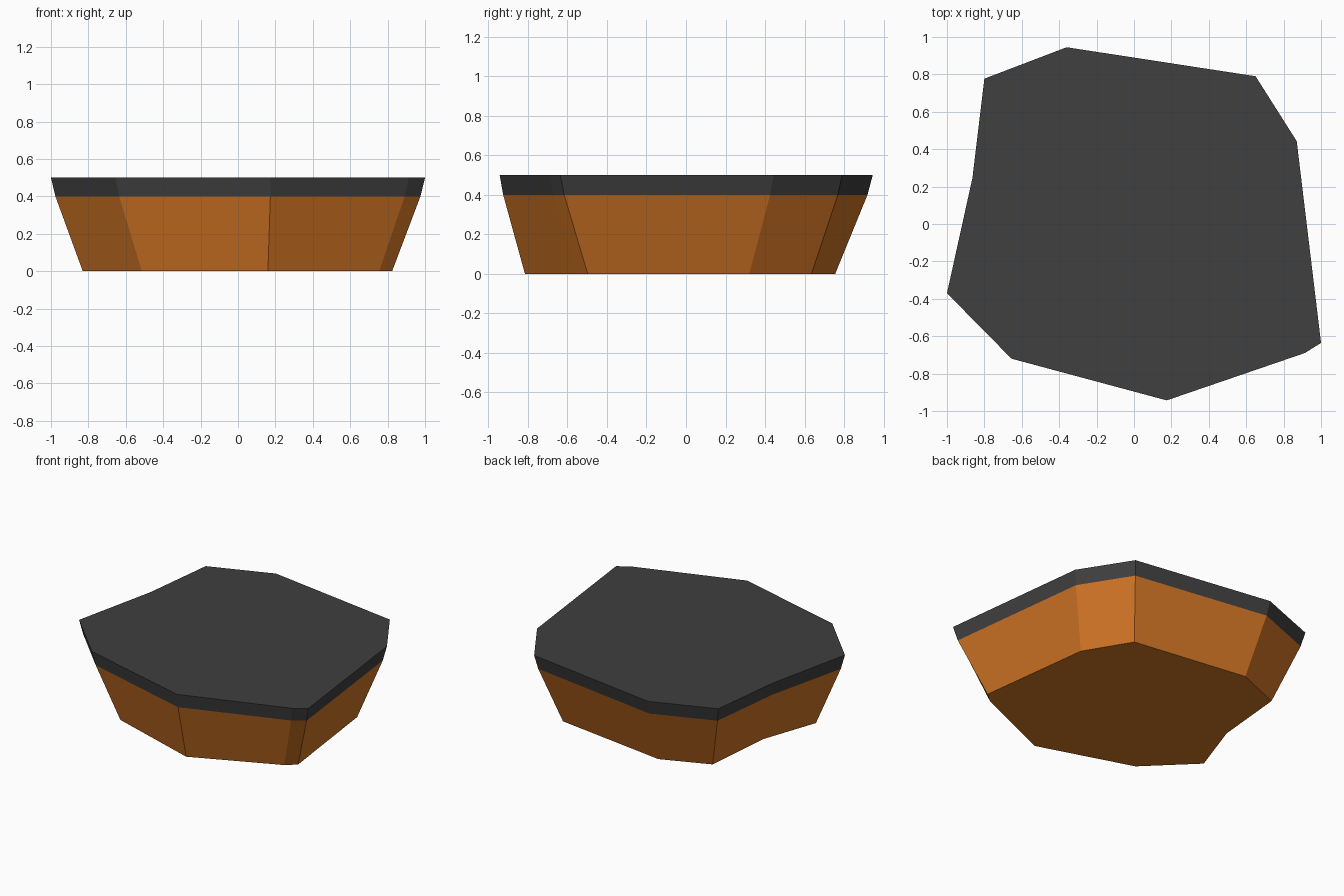
import bpy
import bmesh

if "Cube" in bpy.data.objects:
    bpy.data.objects.remove(bpy.data.objects["Cube"])

# (top x, top y, bottom x, bottom y) for each corner, clockwise from the back
CORNERS = [
    (-0.36, 0.945, -0.31, 0.755), (0.65, 0.79, 0.53, 0.635),
    (0.87, 0.443, 0.72, 0.32), (1.0, -0.636, 0.824, -0.497),
    (0.913, -0.69, 0.755, -0.555), (0.175, -0.943, 0.16, -0.815),
    (-0.655, -0.72, -0.514, -0.597), (-1.0, -0.37, -0.83, -0.285),
    (-0.864, 0.245, -0.692, 0.11), (-0.80, 0.777, -0.645, 0.62),
]
TOP = [(a, b, 0.5) for a, b, c, d in CORNERS]
BOTTOM = [(c, d, 0.0) for a, b, c, d in CORNERS]
T = 0.14  # inset of the seam ring between top and bottom outlines
SEAM = [(a + (c - a) * T, b + (d - b) * T, 0.4) for a, b, c, d in CORNERS]


def material(name, color):
    m = bpy.data.materials.new(name)
    m.diffuse_color = (*color, 1)
    m.use_nodes = True
    m.node_tree.nodes["Principled BSDF"].inputs["Base Color"].default_value = m.diffuse_color
    return m


def band(name, lower, upper, mat, cap_top):
    """Wall between two rings, closed on its outer end only."""
    bm = bmesh.new()
    lo = [bm.verts.new(p) for p in lower]
    up = [bm.verts.new(p) for p in upper]
    n = len(lo)
    for i in range(n):
        j = (i + 1) % n
        bm.faces.new((lo[i], up[i], up[j], lo[j]))
    if cap_top:
        bm.faces.new(up[::-1])
    else:
        bm.faces.new(lo)
    mesh = bpy.data.meshes.new(name)
    bm.to_mesh(mesh)
    bm.free()
    mesh.materials.append(mat)
    obj = bpy.data.objects.new(name, mesh)
    bpy.context.collection.objects.link(obj)
    return obj


# Tapered earth body and dark surface layer
band("earth_base", BOTTOM, SEAM, material("orange brown", (0.64, 0.178, 0.018)), False)
band("surface_layer", SEAM, TOP, material("dark grey", (0.05, 0.05, 0.05)), True)
